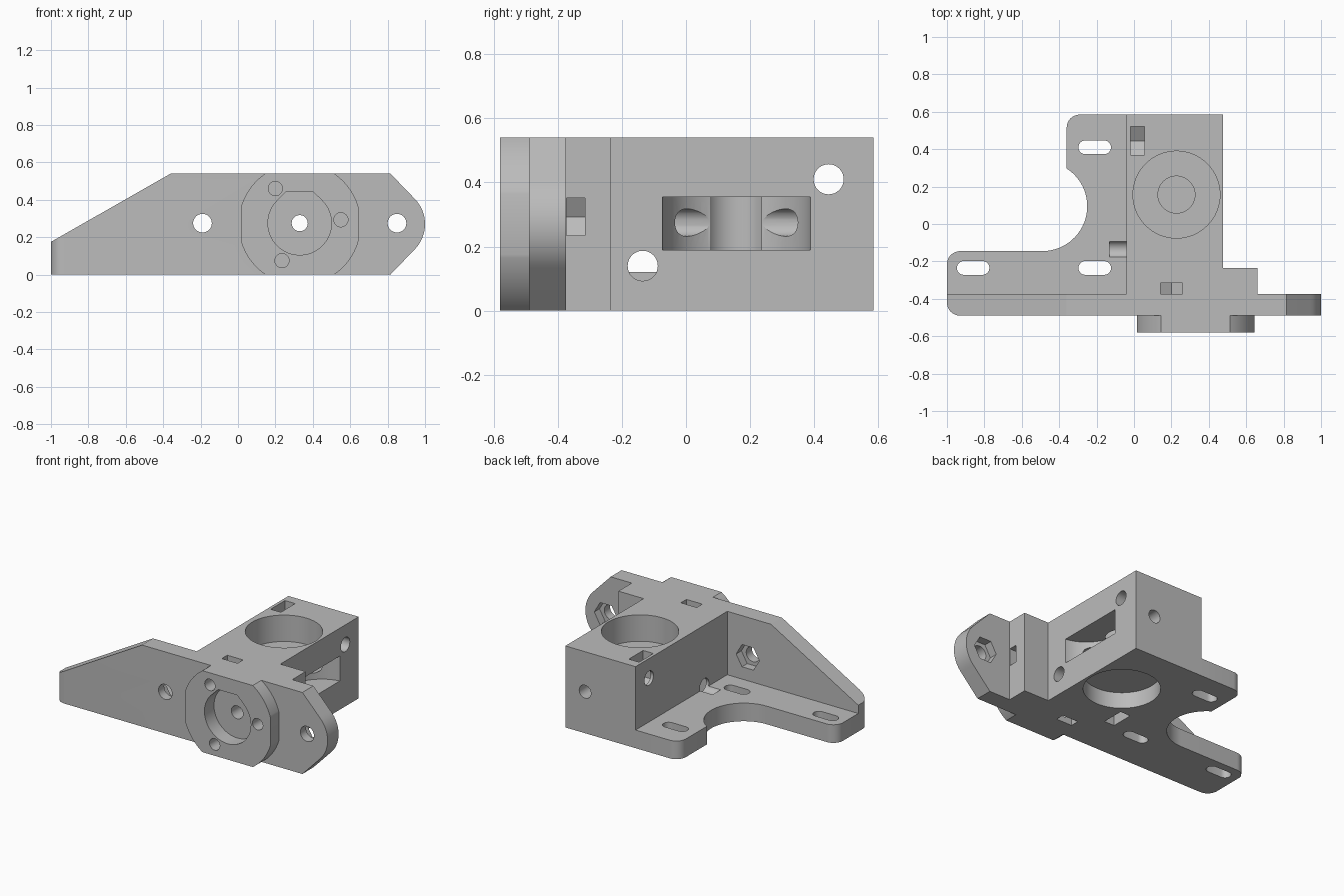
import bpy, bmesh
from math import cos, sin, radians

cube = bpy.data.objects.get("Cube")
if cube:
    bpy.data.objects.remove(cube, do_unlink=True)

grey = bpy.data.materials.new("plain_grey")
grey.use_nodes = True
COLOUR = (0.5, 0.5, 0.5, 1)
grey.diffuse_color = COLOUR
grey.node_tree.nodes["Principled BSDF"].inputs["Base Color"].default_value = COLOUR


def arc(u, v, r, start, end, steps=16):
    angles = [radians(start + (end - start) * i / steps) for i in range(steps + 1)]
    return [(u + r * cos(a), v + r * sin(a)) for a in angles]


def circle(u, v, r, sides=48):
    return arc(u, v, r, 0, 360, sides)[:-1]


def hexagon(u, v, r, turn=0):
    return arc(u, v, r, turn, turn + 360, 6)[:-1]


def rect(u0, v0, u1, v1):
    return [(u0, v0), (u1, v0), (u1, v1), (u0, v1)]


def prism(name, axis, outline, lo, hi):
    """Extrude an outline along one axis."""
    place = {"x": lambda u, v, w: (w, u, v),
             "y": lambda u, v, w: (u, w, v),
             "z": lambda u, v, w: (u, v, w)}[axis]
    bm = bmesh.new()
    rings = [[bm.verts.new(place(u, v, w)) for u, v in outline] for w in (lo, hi)]
    bm.faces.new(rings[0])
    bm.faces.new(rings[1])
    n = len(outline)
    for i in range(n):
        j = (i + 1) % n
        bm.faces.new((rings[0][i], rings[0][j], rings[1][j], rings[1][i]))
    bmesh.ops.recalc_face_normals(bm, faces=bm.faces)
    mesh = bpy.data.meshes.new(name)
    bm.to_mesh(mesh)
    bm.free()
    mesh.materials.append(grey)
    obj = bpy.data.objects.new(name, mesh)
    bpy.context.collection.objects.link(obj)
    return obj


def combine(target, other, operation):
    mod = target.modifiers.new(operation.lower(), "BOOLEAN")
    mod.operation, mod.solver, mod.object = operation, "EXACT", other
    bpy.context.view_layer.objects.active = target
    bpy.ops.object.modifier_apply(modifier=mod.name)
    bpy.data.objects.remove(other, do_unlink=True)


TOP = 0.54
MID = 0.275        # height of the feed path
FEED_X = 0.33
GEAR = (0.227, 0.157)

# Main block with its side step
body = prism("bracket_body", "z",
             [(-0.04, -0.43), (0.66, -0.43), (0.66, -0.235), (0.475, -0.235),
              (0.475, 0.585), (-0.04, 0.585)], 0, TOP)


def add(*args):
    combine(body, prism("part", *args), "UNION")


def cut(*args):
    combine(body, prism("cutter", *args), "DIFFERENCE")


# Front wall: sloped wing on one end, rounded ear on the other
add("y", [(-1, 0), (0.815, 0)] + arc(0.807, MID - 0.005, 0.193, -45, 45)
    + [(0.815, TOP), (-0.36, TOP), (-1, 0.175)], -0.49, -0.375)

# Base plate with a concave scoop
add("z", [(-1, -0.43), (0.05, -0.43), (0.05, 0.55), (-0.03, 0.55), (-0.03, 0.585)]
    + arc(-0.29, 0.515, 0.07, 90, 180, 8)
    + arc(-0.49, 0.095, 0.24, 57.2, -90, 28)
    + arc(-0.93, -0.215, 0.07, 90, 180, 8), 0, 0.12)

# Rounded front corner of the wing
cut("z", [(-1.05, -0.54), (-0.93, -0.54)] + arc(-0.93, -0.42, 0.07, 270, 180, 8)
    + [(-1.05, -0.42)], -0.1, 0.6)

# Round front boss, trimmed on all four sides
boss = prism("boss", "y", circle(FEED_X, 0.27, 0.327, 96), -0.58, -0.45)
trim = prism("trim", "y", rect(FEED_X - 0.313, 0, FEED_X + 0.313, TOP), -0.7, -0.3)
combine(boss, trim, "INTERSECT")
combine(body, boss, "UNION")

# Socket in the boss with a flat printable roof
cut("y", arc(FEED_X, MID, 0.17, 135, 405, 48)
    + [(FEED_X + 0.07, MID + 0.17), (FEED_X - 0.07, MID + 0.17)], -0.7, -0.48)

# Upper bore, lower bore, drive gear bore and roller pocket
cut("z", circle(*GEAR, 0.2326, 64), 0.365, 0.7)
cut("z", circle(*GEAR, 0.2326, 64), -0.1, 0.107)
cut("z", circle(*GEAR, 0.099), 0.117, 0.45)
cut("z", circle(0.505, GEAR[1], 0.233, 64), 0.19, 0.355)

# Feed path from front to back
cut("y", circle(FEED_X, MID, 0.043, 32), -0.8, 0.8)

# Ear and wing bolt holes with hexagonal nut recesses at the back
for x in (-0.19, 0.85):
    cut("y", circle(x, MID, 0.05, 32), -0.7, -0.3)
    cut("y", hexagon(x, MID, 0.085), -0.43, -0.3)

# Cross bolts with nut slots opening at the top and the bottom
for y, z, end, side in ((0.445, 0.41, -0.3, 1), (-0.135, 0.14, -0.13, -1)):
    cut("x", circle(y, z, 0.047, 32), end, 0.6)
    cut("x", [(y - 0.075, z + side * 0.5), (y - 0.075, z - side * 0.043),
              (y, z - side * 0.087), (y + 0.075, z - side * 0.043),
              (y + 0.075, z + side * 0.5)], -0.02, 0.055)

# Boss screws, each with a nut slot running outward (up, down, sideways)
for x, z, dx, dz in ((0.2, 0.46, 0, 1), (0.235, 0.075, 0, -1), (0.55, 0.293, 1, 0)):
    cut("y", circle(x, z, 0.038, 24), -0.7, -0.28)
    local = ((-0.058, 0.3), (-0.058, -0.034), (0, -0.067), (0.058, -0.034), (0.058, 0.3))
    cut("y", [(x + a * dz + b * dx, z + a * dx + b * dz) for a, b in local],
        -0.373, -0.315)

# Elongated mounting slots in the plate
for x, y in ((-0.86, -0.235), (-0.21, -0.235), (-0.21, 0.41)):
    cut("z", arc(x + 0.05, y, 0.037, -90, 90, 12) + arc(x - 0.05, y, 0.037, 90, 270, 12),
        -0.1, 0.3)

# Smooth curved walls, keep edges crisp
for obj in bpy.context.selected_objects:
    obj.select_set(False)
body.select_set(True)
bpy.context.view_layer.objects.active = body
bpy.ops.object.shade_smooth_by_angle(angle=radians(25))
